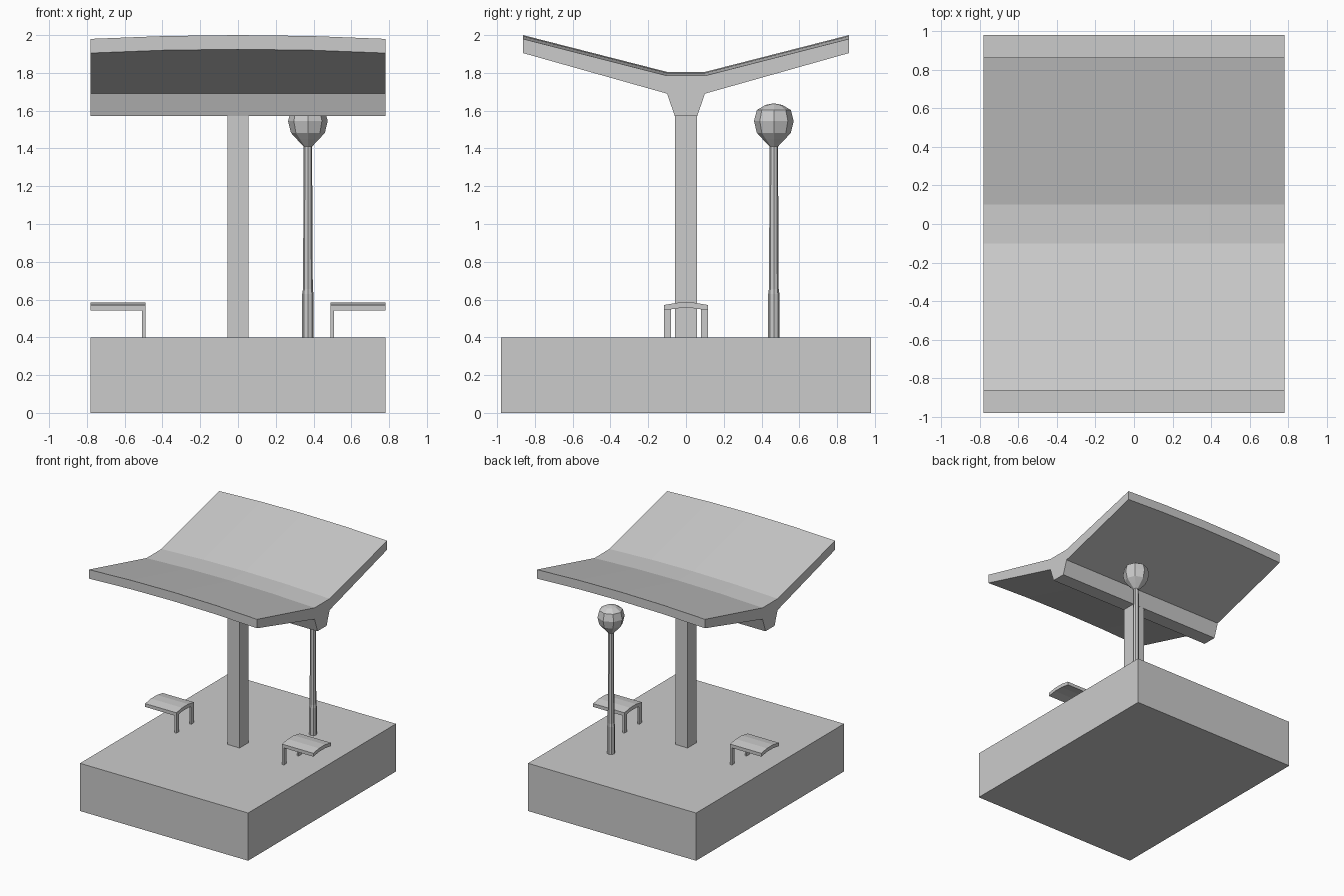
import bpy, bmesh, math

if "Cube" in bpy.data.objects:
    bpy.data.objects.remove(bpy.data.objects["Cube"])


def finish(name, bm):
    bmesh.ops.recalc_face_normals(bm, faces=bm.faces)
    me = bpy.data.meshes.new(name)
    bm.to_mesh(me)
    bm.free()
    ob = bpy.data.objects.new(name, me)
    bpy.context.collection.objects.link(ob)
    return ob


def box(name, x0, x1, y0, y1, z0, z1):
    bm = bmesh.new()
    bmesh.ops.create_cube(bm, size=1)
    for v in bm.verts:
        v.co = ((x0 + x1) / 2 + v.co.x * (x1 - x0),
                (y0 + y1) / 2 + v.co.y * (y1 - y0),
                (z0 + z1) / 2 + v.co.z * (z1 - z0))
    return finish(name, bm)


def loft_x(name, xs, profile_at):
    """Join y-z profiles along x and cap both ends."""
    bm = bmesh.new()
    rings = [[bm.verts.new((x, y, z)) for y, z in profile_at(x)] for x in xs]
    n = len(rings[0])
    for a, b in zip(rings, rings[1:]):
        for i in range(n):
            j = (i + 1) % n
            bm.faces.new((a[i], a[j], b[j], b[i]))
    bm.faces.new(rings[0])
    bm.faces.new(rings[-1])
    return finish(name, bm)


def mirrored(half):
    """Complete a profile listed on the +y side only."""
    return half + [(-y, z) for y, z in reversed(half)]


W = 0.78

# platform and central post
box("platform", -W, W, -0.98, 0.98, 0, 0.4)
box("post", -0.056, 0.056, -0.059, 0.059, 0.4, 1.58)


# butterfly roof, gently arched along its length
def roof_profile(x):
    a = 0.02 * (1 - (x / W) ** 2)
    return mirrored([(0.1, 1.785 + a), (0.863, 1.98 + a), (0.863, 1.905 + a),
                     (0.1, 1.69), (0.06, 1.573)])


loft_x("roof", [-W, -W / 2, 0, W / 2, W], roof_profile)

# two cantilevered benches, each on a pair of legs
seat = mirrored([(0.04, 0.584), (0.116, 0.571), (0.116, 0.543), (0.04, 0.554)])
for side, s in (("left", -1), ("right", 1)):
    loft_x(side + "_seat", sorted((s * 0.49, s * W)), lambda x: seat)
    for leg, t in (("front", -1), ("back", 1)):
        box(f"{side}_{leg}_leg", *sorted((s * 0.49, s * 0.507)),
            *sorted((t * 0.079, t * 0.116)), 0.4, 0.55)


# street lamp: eight-sided turned profiles
def lathe(name, profile, cx, cy, sides=8):
    bm = bmesh.new()
    rings = [[bm.verts.new((cx + r * math.cos(math.tau * i / sides),
                            cy + r * math.sin(math.tau * i / sides), z))
              for i in range(sides)] for r, z in profile]
    for a, b in zip(rings, rings[1:]):
        for i in range(sides):
            j = (i + 1) % sides
            bm.faces.new((a[i], a[j], b[j], b[i]))
    bm.faces.new(rings[0])
    bm.faces.new(rings[-1])
    return finish(name, bm)


lathe("lamp_pole", [(0.03, 0.4), (0.03, 0.63), (0.026, 0.655), (0.022, 1.41),
                    (0.06, 1.45), (0.09, 1.483)], 0.37, 0.465)
lathe("lamp_globe", [(0.09, 1.483), (0.105, 1.545), (0.09, 1.603),
                     (0.045, 1.63), (0.005, 1.638)], 0.37, 0.465)
